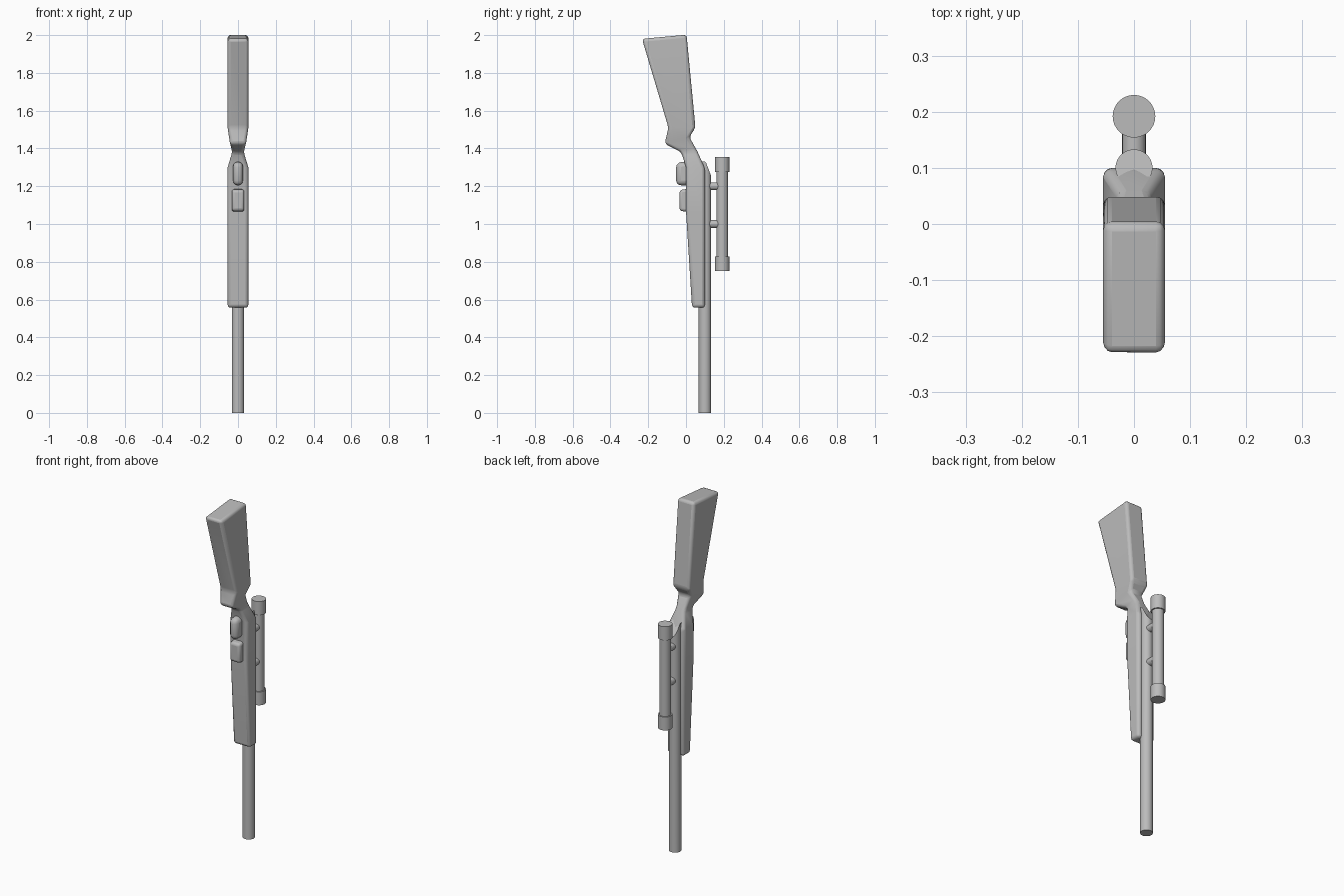
import bpy, bmesh, math
from mathutils import Matrix

if "Cube" in bpy.data.objects:
    bpy.data.objects.remove(bpy.data.objects["Cube"])

grey = bpy.data.materials.new("plain grey")
grey.diffuse_color = (0.5, 0.5, 0.5, 1)
grey.use_nodes = True
grey.node_tree.nodes["Principled BSDF"].inputs["Base Color"].default_value = grey.diffuse_color


def finish(name, bm, bevel=0, segments=3, limit=20):
    bmesh.ops.recalc_face_normals(bm, faces=bm.faces)
    mesh = bpy.data.meshes.new(name)
    bm.to_mesh(mesh)
    bm.free()
    mesh.materials.append(grey)
    ob = bpy.data.objects.new(name, mesh)
    bpy.context.collection.objects.link(ob)
    if bevel:
        mod = ob.modifiers.new("rounding", 'BEVEL')
        mod.width, mod.segments = bevel, segments
        mod.limit_method, mod.angle_limit = 'ANGLE', math.radians(limit)
    bpy.ops.object.select_all(action='DESELECT')
    ob.select_set(True)
    bpy.context.view_layer.objects.active = ob
    bpy.ops.object.shade_smooth_by_angle(angle=math.radians(35))
    return ob


def loft(name, rows, bevel):
    """Four-sided body through rows of (front y, z, back y, z, half width)."""
    bm = bmesh.new()
    rings = [[bm.verts.new(p) for p in ((-w, y0, z0), (w, y0, z0), (w, y1, z1), (-w, y1, z1))]
             for y0, z0, y1, z1, w in rows]
    for a, b in zip(rings, rings[1:]):
        for i in range(4):
            j = (i + 1) % 4
            bm.faces.new((a[i], a[j], b[j], b[i]))
    bm.faces.new(rings[0])
    bm.faces.new(rings[-1])
    return finish(name, bm, bevel)


def rod(name, y, z0, z1, r, slant=None):
    bm = bmesh.new()
    bmesh.ops.create_cone(bm, cap_ends=True, segments=32, radius1=r, radius2=r, depth=z1 - z0,
                          matrix=Matrix.Translation((0, y, (z0 + z1) / 2)))
    if slant:
        for v in bm.verts:
            if v.co.z > z1 - 0.001:
                v.co.z = slant(v.co.y)
    return finish(name, bm)


# stock: butt, narrow grip, fore-end
loft("stock", [
    (-0.233, 1.98, 0.003, 2.002, 0.055),
    (-0.093, 1.51, 0.05, 1.51, 0.055),
    (-0.113, 1.425, 0.018, 1.46, 0.043),
    (-0.025, 1.38, 0.06, 1.385, 0.030),
    (0.0, 1.30, 0.10, 1.295, 0.055),
    (0.0, 1.07, 0.10, 1.07, 0.055),
    (0.032, 0.557, 0.10, 0.557, 0.055)], 0.016)

# trigger housing and magazine on the front edge
loft("trigger_housing", [
    (-0.052, 1.325, 0.04, 1.335, 0.026),
    (-0.052, 1.205, 0.04, 1.205, 0.026)], 0.025)
loft("magazine", [
    (-0.034, 1.18, 0.04, 1.19, 0.033),
    (-0.034, 1.07, 0.04, 1.06, 0.033)], 0.014)

# barrel with a slanted rear end
rod("barrel", 0.10, 0, 1.33, 0.033, lambda y: min(1.33, 1.255 + (0.133 - y) * 2.6))

# telescopic sight
rod("sight_tube", 0.192, 0.76, 1.34, 0.031)
rod("sight_front_ring", 0.192, 0.75, 0.828, 0.038)
rod("sight_rear_ring", 0.192, 1.275, 1.355, 0.038)
for i, z in enumerate((1.0, 1.2)):
    bm = bmesh.new()
    bmesh.ops.create_cone(bm, cap_ends=True, segments=24, radius1=0.021, radius2=0.021, depth=0.07,
                          matrix=Matrix.Translation((0, 0.145, z)) @ Matrix.Rotation(math.pi / 2, 4, 'X'))
    finish(f"sight_mount_{i + 1}", bm)
